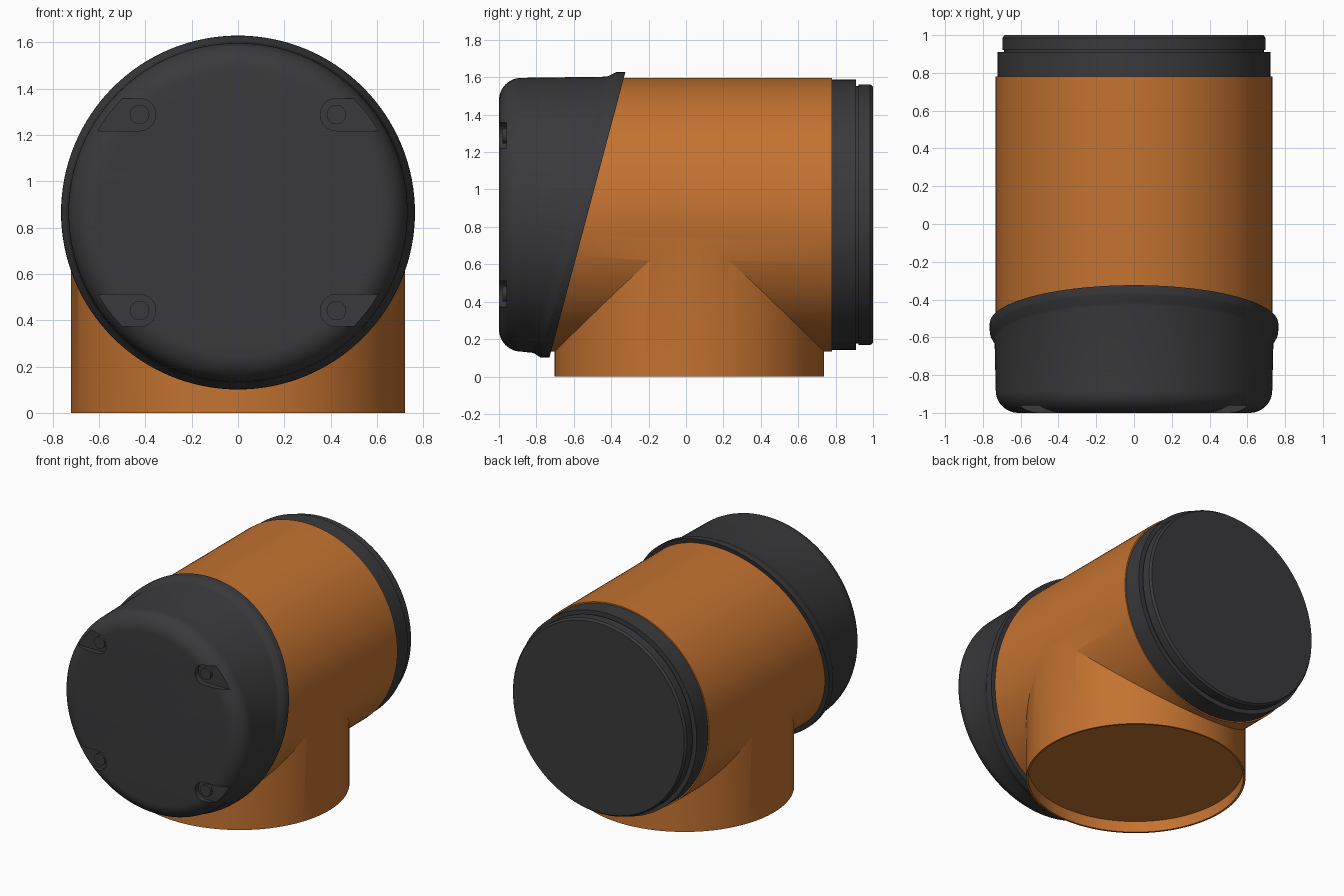
import bpy, bmesh, math
from mathutils import Matrix

if "Cube" in bpy.data.objects:
    bpy.data.objects.remove(bpy.data.objects["Cube"])

ZC = 0.865          # height of the horizontal axis
SLOPE = 0.266       # lean of the front cap's rear edge
Y_EDGE = -0.527     # rear edge position at axis height
SEG = 128


def material(name, rgb):
    m = bpy.data.materials.new(name)
    m.diffuse_color = (*rgb, 1)
    m.use_nodes = True
    m.node_tree.nodes["Principled BSDF"].inputs["Base Color"].default_value = m.diffuse_color
    return m


orange = material("orange", (0.55, 0.17, 0.03))
dark = material("dark", (0.042, 0.042, 0.045))


def finish(bm, name, mat):
    bmesh.ops.recalc_face_normals(bm, faces=bm.faces)
    me = bpy.data.meshes.new(name)
    bm.to_mesh(me)
    bm.free()
    ob = bpy.data.objects.new(name, me)
    bpy.context.collection.objects.link(ob)
    me.materials.append(mat)
    return ob


def loft(name, rings, mat):
    """Solid along y from rings (y, radius, slope); slope leans the ring."""
    bm = bmesh.new()
    loops = []
    for y, r, s in rings:
        loops.append([bm.verts.new((r * math.cos(a), y + s * r * math.sin(a), ZC + r * math.sin(a)))
                      for a in (2 * math.pi * i / SEG for i in range(SEG))])
    for a, b in zip(loops, loops[1:]):
        for i in range(SEG):
            j = (i + 1) % SEG
            bm.faces.new((a[i], a[j], b[j], b[i]))
    bm.faces.new(loops[0])
    bm.faces.new(loops[-1])
    return finish(bm, name, mat)


def cylinder(name, r, depth, loc, mat, axis='Z', seg=SEG):
    bm = bmesh.new()
    rot = Matrix.Rotation(math.pi / 2, 4, 'X') if axis == 'Y' else Matrix()
    bmesh.ops.create_cone(bm, cap_ends=True, segments=seg, radius1=r, radius2=r,
                          depth=depth, matrix=Matrix.Translation(loc) @ rot)
    return finish(bm, name, mat)


def slot(name, x, z, r, side, mat):
    """Slot cutter: half-round towards the centre, open outwards."""
    pts = [(x + side * 0.4, z + r)]
    pts += [(x - side * r * math.sin(t), z + r * math.cos(t))
            for t in (math.pi * i / 16 for i in range(17))]
    pts.append((x + side * 0.4, z - r))
    bm = bmesh.new()
    f = bm.faces.new([bm.verts.new((px, -1.1, pz)) for px, pz in pts])
    g = bmesh.ops.extrude_face_region(bm, geom=[f])
    bmesh.ops.translate(bm, vec=(0, 0.14, 0),
                        verts=[v for v in g["geom"] if isinstance(v, bmesh.types.BMVert)])
    return finish(bm, name, mat)


def boolean(ob, tool, op):
    m = ob.modifiers.new("bool", 'BOOLEAN')
    m.object, m.operation, m.solver = tool, op, 'EXACT'
    bpy.context.view_layer.objects.active = ob
    bpy.ops.object.modifier_apply(modifier=m.name)
    bpy.data.objects.remove(tool)


# Orange tee housing: horizontal barrel, vertical neck, shallow recess below
housing = loft("housing", [(Y_EDGE - 0.05, 0.732, SLOPE), (0.78, 0.732, 0)], orange)
boolean(housing, cylinder("neck", 0.721, 0.865, (0, 0.018, 0.4325), orange), 'UNION')
boolean(housing, cylinder("recess", 0.707, 0.2, (0, 0.018, -0.02), orange), 'DIFFERENCE')

# Front cap: rounded face, slanted flared lip
R, F = 0.732, 0.12
rings = [(-1 + F - F * math.cos(t), R - F + F * math.sin(t), 0)
         for t in (math.pi / 2 * i / 12 for i in range(13))]
rings += [(Y_EDGE - 0.1, 0.738, SLOPE), (Y_EDGE - 0.085, 0.742, SLOPE),
          (Y_EDGE - 0.05, 0.762, SLOPE), (Y_EDGE - 0.035, 0.764, SLOPE),
          (Y_EDGE, 0.764, SLOPE)]
cap = loft("front_cap", rings, dark)

# Four screw pockets with screw heads
for side in (-1, 1):
    for z in (0.442, 1.288):
        boolean(cap, slot("pocket", side * 0.425, z, 0.07, side, dark), 'DIFFERENCE')
        cylinder("screw", 0.042, 0.04, (side * 0.425, -0.96, z), dark, 'Y', 32)

# Stepped rear collar
loft("rear_collar", [(0.76, 0.723, 0), (0.91, 0.723, 0), (0.91, 0.688, 0), (0.922, 0.688, 0),
                     (0.922, 0.697, 0), (0.985, 0.697, 0), (1.0, 0.685, 0)], dark)

for ob in bpy.context.collection.objects:
    bpy.ops.object.select_all(action='DESELECT')
    ob.select_set(True)
    bpy.context.view_layer.objects.active = ob
    bpy.ops.object.shade_smooth_by_angle(angle=math.radians(25))
